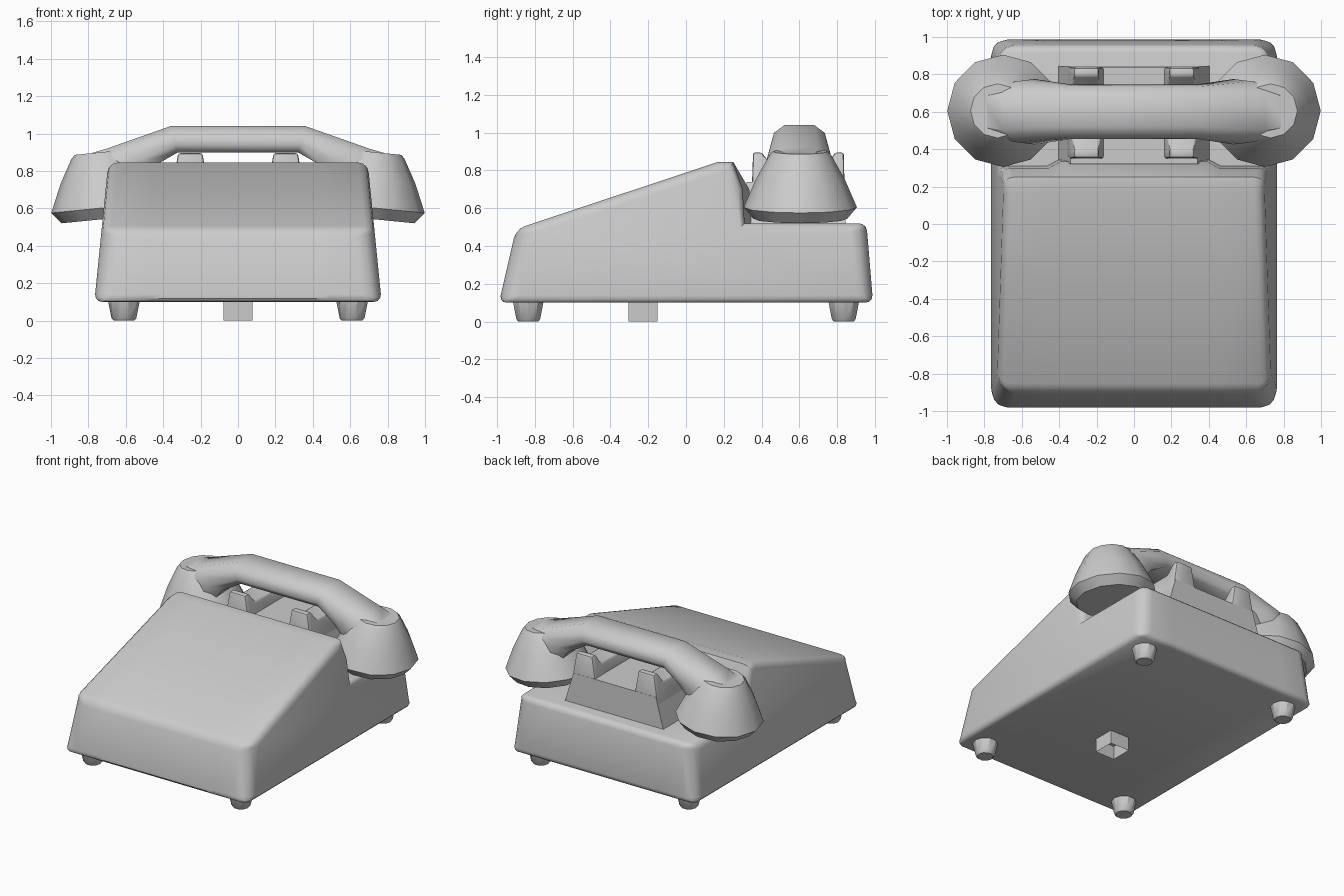
import bpy, bmesh, math
from mathutils import Matrix

if "Cube" in bpy.data.objects:
    bpy.data.objects.remove(bpy.data.objects["Cube"])


def finish(bm, name, bevel=0.0, segments=3, limit='WEIGHT', angle=35):
    """Turn a bmesh into a named object, bevel it and smooth the soft edges."""
    bmesh.ops.recalc_face_normals(bm, faces=bm.faces[:])
    mesh = bpy.data.meshes.new(name)
    bm.to_mesh(mesh)
    bm.free()
    ob = bpy.data.objects.new(name, mesh)
    bpy.context.collection.objects.link(ob)
    bpy.ops.object.select_all(action='DESELECT')
    bpy.context.view_layer.objects.active = ob
    ob.select_set(True)
    if bevel:
        mod = ob.modifiers.new("bevel", 'BEVEL')
        mod.width, mod.segments = bevel, segments
        mod.limit_method = limit
        mod.use_clamp_overlap = False
        bpy.ops.object.modifier_apply(modifier=mod.name)
    bpy.ops.object.shade_smooth_by_angle(angle=math.radians(angle))
    return ob


def loft(rings):
    """Skin closed rings of equal length and cap both ends."""
    bm = bmesh.new()
    rows = [[bm.verts.new(p) for p in r] for r in rings]
    n = len(rows[0])
    for a, b in zip(rows, rows[1:]):
        for i in range(n):
            j = (i + 1) % n
            bm.faces.new((a[i], a[j], b[j], b[i]))
    bm.faces.new(rows[0])
    bm.faces.new(rows[-1])
    return bm, rows


def lathe(profile, sides, matrix):
    """Stack circles (radius, height) along z."""
    bm, _ = loft([[(r * math.cos(k * math.tau / sides), r * math.sin(k * math.tau / sides), z)
                   for k in range(sides)] for r, z in profile])
    bm.transform(matrix)
    return bm


# Body: side profile swept across x, the outer ends set back for the cups
def body_ring(frac, back):
    prof = [(-0.99, 0.10), (-0.90, 0.49), (0.17, 0.845), (0.25, 0.845),
            (back, 0.70), (back + 0.01, 0.52), (0.955, 0.52), (0.99, 0.10)]
    return [(frac * (0.768 - 0.1 * (z - 0.1)), y, z) for y, z in prof]


bm, rows = loft([body_ring(-1, 0.30), body_ring(-0.64, 0.30), body_ring(-0.55, 0.335),
                 body_ring(0.55, 0.335), body_ring(0.64, 0.30), body_ring(1, 0.30)])
layer = bm.edges.layers.float.new("bevel_weight_edge")
end_weights = [1.0, 0.5, 0.5, 0.5, 0.5, 0.5, 0.9, 0.4]
for row in (rows[0], rows[-1]):
    for i, w in enumerate(end_weights):
        bm.edges.get((row[i], row[(i + 1) % 8]))[layer] = w
for a, b in zip(rows, rows[1:]):
    for i, w in ((0, 0.4), (1, 0.5), (6, 0.4), (7, 0.4)):
        bm.edges.get((a[i], b[i]))[layer] = w
finish(bm, "body", bevel=0.1)

# Cradle: tapered block with two saddle-shaped rests
bm, _ = loft([[(-x, 0.32, z), (x, 0.32, z), (x, y, z), (-x, y, z)]
              for x, y, z in ((0.41, 0.845, 0.50), (0.34, 0.84, 0.74))])
finish(bm, "cradle_block")
saddle = [(0.345, 0.60), (0.355, 0.895), (0.40, 0.895), (0.46, 0.82),
          (0.74, 0.82), (0.79, 0.895), (0.835, 0.895), (0.842, 0.60)]
for side, s in (("left", -1), ("right", 1)):
    rings = []
    for d in (-1, 1):
        rings.append([(s * 0.255 + d * (0.065 + 0.17 * (0.895 - z)), y, z) for y, z in saddle])
    bm, _ = loft(rings)
    finish(bm, "cradle_rest_" + side, bevel=0.012, segments=2, limit='ANGLE')

# Handset grip: octagonal sections given by top point, bottom point, half width
octagon = [(0.75, 0), (1, 0.3), (0.93, 0.7), (0.55, 1),
           (-0.55, 1), (-0.93, 0.7), (-1, 0.3), (-0.75, 0)]
half = [(0.36, 1.04, 0.32, 0.90, 0.145), (0.70, 0.92, 0.46, 0.82, 0.175),
        (0.82, 0.885, 0.60, 0.64, 0.15)]
sections = [(-a, b, -c, d, w) for a, b, c, d, w in reversed(half)] + half
bm, _ = loft([[(xb + (xt - xb) * v, 0.60 + u * w, zb + (zt - zb) * v) for u, v in octagon]
              for xt, zt, xb, zb, w in sections])
finish(bm, "handset_grip", angle=50)

# Handset cups: tilted twelve-sided cones
cup = [(0.25, -0.06), (0.30, 0), (0.235, 0.15), (0.165, 0.275), (0.145, 0.297)]
for side, s in (("left", -1), ("right", 1)):
    place = Matrix.Translation((s * 0.70, 0.605, 0.605)) @ Matrix.Rotation(s * 0.1, 4, 'Y')
    finish(lathe(cup, 12, place), "handset_cup_" + side)

# Feet
for side, x in (("left", -0.61), ("right", 0.61)):
    for end, y in (("front", -0.835), ("back", 0.835)):
        finish(lathe([(0.055, 0), (0.066, 0.012), (0.085, 0.105)], 10,
                     Matrix.Translation((x, y, 0))), f"foot_{end}_{side}")

# Open square tube underneath
bm, rows = loft([[(-0.078, -0.305, z), (0.078, -0.305, z), (0.078, -0.15, z), (-0.078, -0.15, z)]
                 for z in (0, 0.1)])
bmesh.ops.delete(bm, geom=[f for f in bm.faces if abs(f.normal.z) > 0.5 or
                           len({round(v.co.z, 3) for v in f.verts}) == 1], context='FACES_ONLY')
finish(bm, "underside_socket")
